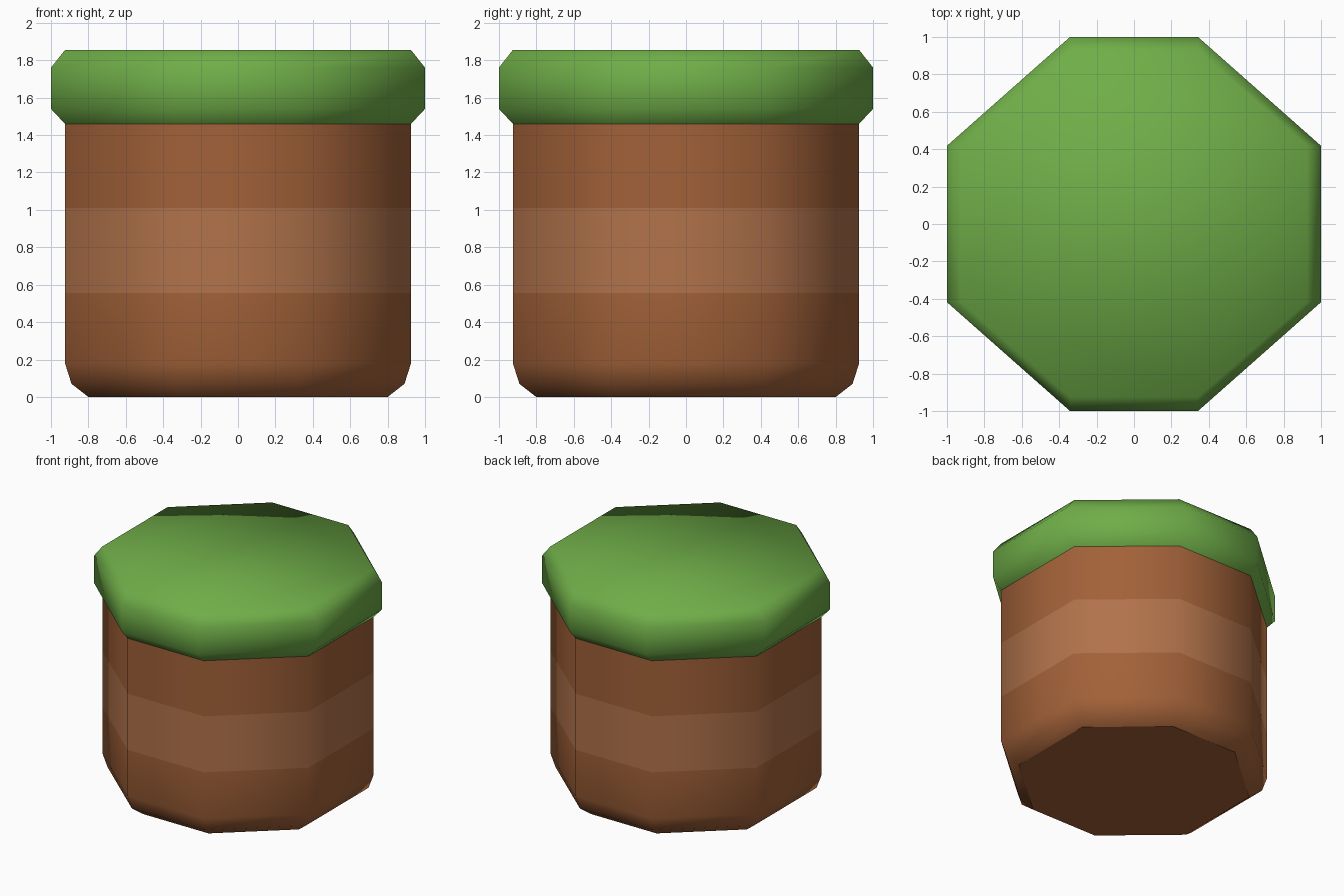
import bpy

if "Cube" in bpy.data.objects:
    bpy.data.objects.remove(bpy.data.objects["Cube"])


def material(name, rgb):
    mat = bpy.data.materials.new(name)
    mat.diffuse_color = (*rgb, 1)
    mat.use_nodes = True
    mat.node_tree.nodes["Principled BSDF"].inputs["Base Color"].default_value = mat.diffuse_color
    return mat


def octagon(r, a, b, z):
    """Slightly uneven octagon: flats at distance r, half widths a (front/back) and b (sides)."""
    return [(r, -b, z), (r, b, z), (a, r, z), (-a, r, z),
            (-r, b, z), (-r, -b, z), (-a, -r, z), (a, -r, z)]


def loft(name, rings, mats, bands, cap_bottom=False, cap_top=False):
    """Skin a stack of octagon rings; bands gives the material slot of each level."""
    verts = [p for ring in rings for p in octagon(*ring)]
    faces, slots = [], []
    for level, slot in enumerate(bands):
        for i in range(8):
            j, k = (i + 1) % 8, level * 8
            faces.append((k + i, k + j, k + 8 + j, k + 8 + i))
            slots.append(slot)
    if cap_top:
        faces.append(tuple(range(len(verts) - 8, len(verts))))
        slots.append(bands[-1])
    if cap_bottom:
        faces.append(tuple(range(7, -1, -1)))
        slots.append(bands[0])
    mesh = bpy.data.meshes.new(name)
    mesh.from_pydata(verts, [], faces)
    for m in mats:
        mesh.materials.append(m)
    for poly, slot in zip(mesh.polygons, slots):
        poly.material_index = slot
        poly.use_smooth = True
    if cap_bottom:
        mesh.polygons[len(faces) - 1].use_smooth = False
    obj = bpy.data.objects.new(name, mesh)
    bpy.context.collection.objects.link(obj)
    return obj


grass = material("grass_green", (0.16, 0.42, 0.065))
soil = material("soil_brown", (0.36, 0.12, 0.04))
light_soil = material("light_soil_brown", (0.44, 0.17, 0.07))

A, B, R = 0.342, 0.418, 0.925

# Soil block: tapered foot, straight wall, lighter band around the middle
foot = [(r, A * r / R, B * r / R, z) for r, z in ((0.80, 0), (0.89, 0.07))]
wall = [(R, A, B, z) for z in (0.18, 0.555, 1.01, 1.46)]
loft("soil_block", foot + wall, [soil, light_soil], [0, 0, 0, 1, 0], cap_bottom=True)

# Grass cap: overhanging rim with bevelled upper and lower edges
rim = [(r, A, B, z) for r, z in ((R, 1.46), (1.0, 1.54), (1.0, 1.76), (R, 1.855))]
loft("grass_cap", rim, [grass], [0, 0, 0], cap_top=True)
